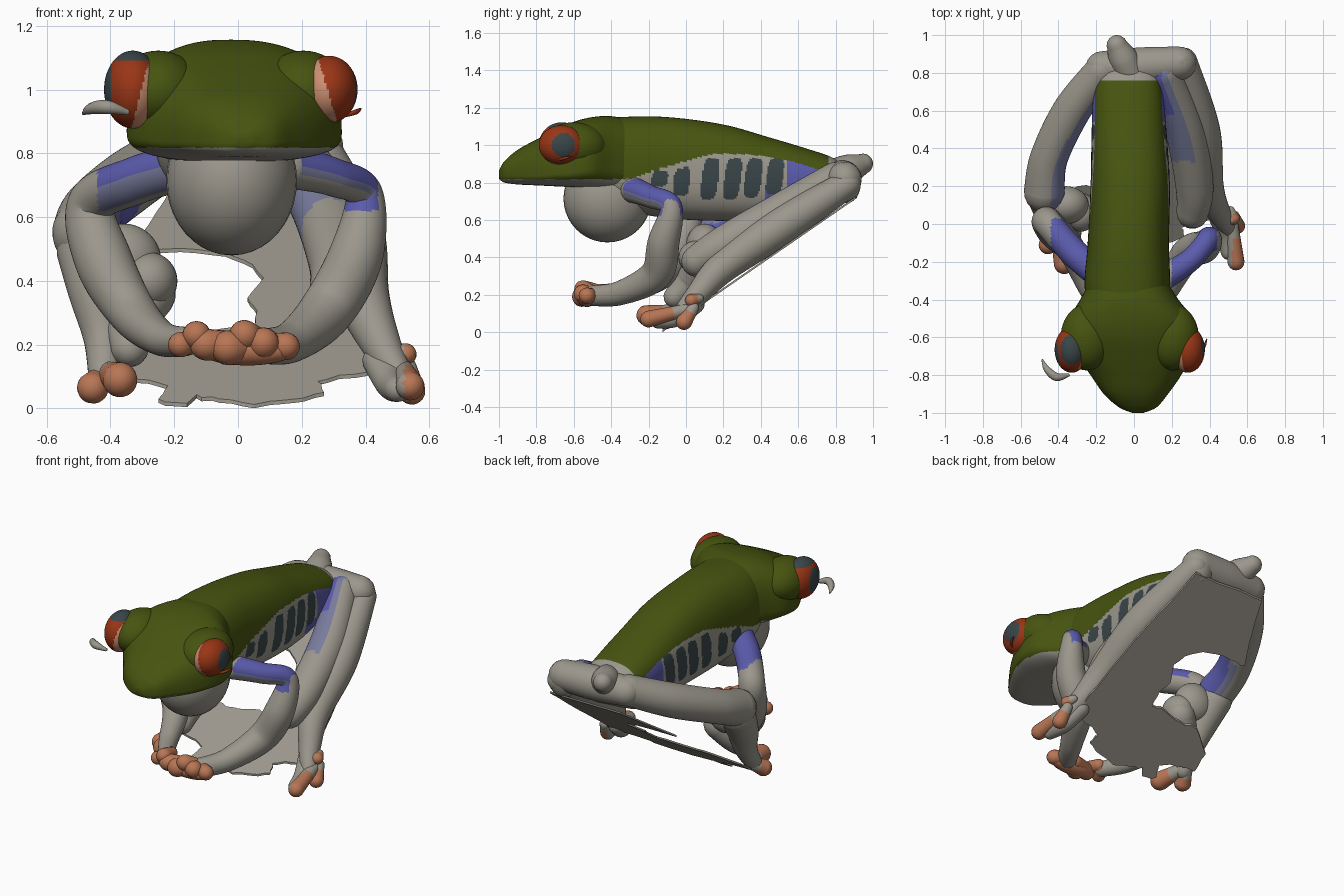
import bpy, bmesh, math, random
from mathutils import Vector

if "Cube" in bpy.data.objects:
    bpy.data.objects.remove(bpy.data.objects["Cube"])

random.seed(3)
COLOURS = [("leaf green", (.062, .088, .005)), ("pale grey", (.33, .31, .265)),
           ("violet blue", (.105, .105, .42)), ("pale blue", (.19, .2, .34)),
           ("slate", (.042, .06, .066)), ("iris red", (.32, .036, .008)),
           ("toe orange", (.48, .18, .09)), ("lid pink", (.62, .28, .17))]
GREEN, GREY, BLUE, PALE, SLATE, RED, ORANGE, PINK = range(8)
MATS = []
for name, c in COLOURS:
    m = bpy.data.materials.new(name)
    m.diffuse_color = (*c, 1)
    m.use_nodes = True
    m.node_tree.nodes["Principled BSDF"].inputs["Base Color"].default_value = m.diffuse_color
    MATS.append(m)


def finish(name, bm, rule, smooth=True):
    """Turn a bmesh into an object; rule is a colour index or f(centre, normal)."""
    bmesh.ops.recalc_face_normals(bm, faces=bm.faces)
    for f in bm.faces:
        f.material_index = rule(f.calc_center_median(), f.normal) if callable(rule) else rule
        f.smooth = smooth
    me = bpy.data.meshes.new(name)
    bm.to_mesh(me)
    bm.free()
    for m in MATS:
        me.materials.append(m)
    ob = bpy.data.objects.new(name, me)
    bpy.context.collection.objects.link(ob)
    return ob


def spline(pts, n):
    """Catmull-Rom through tuples of any length."""
    P = [pts[0]] + list(pts) + [pts[-1]]
    out = []
    for i in range(1, len(P) - 2):
        for k in range(n):
            t = k / n
            out.append([.5 * (2 * b + (c - a) * t + (2 * a - 5 * b + 4 * c - d) * t * t
                              + (3 * b - a - 3 * c + d) * t ** 3)
                        for a, b, c, d in zip(P[i - 1], P[i], P[i + 1], P[i + 2])])
    return out + [list(pts[-1])]


def skin(name, rings, rule):
    bm = bmesh.new()
    R = [[bm.verts.new(p) for p in r] for r in rings]
    n = len(R[0])
    for a, b in zip(R, R[1:]):
        for i in range(n):
            bm.faces.new((a[i], a[(i + 1) % n], b[(i + 1) % n], b[i]))
    bm.faces.new(R[0])
    bm.faces.new(R[-1][::-1])
    return finish(name, bm, rule)


def loft(name, sections, rule, n=96, step=14, p=.8):
    """Sections along y: (y, centre x, half width, bottom z, middle z, top z)."""
    rings = []
    for y, cx, hw, zb, zm, zt in spline(sections, step):
        ring = []
        for i in range(n):
            a = 2 * math.pi * i / n
            c, s = math.cos(a), math.sin(a)
            h = zt - zm if s > 0 else zm - zb
            ring.append((cx + hw * math.copysign(abs(c) ** p, c), y,
                         zm + h * math.copysign(abs(s) ** p, s)))
        rings.append(ring)
    return skin(name, rings, rule)


def tube(name, pts, rule, n=28, step=10):
    """Limb through points (x, y, z, radius) with rounded ends."""
    S = spline(pts, step)
    C = [Vector(s[:3]) for s in S]
    T = [(C[min(i + 1, len(C) - 1)] - C[max(i - 1, 0)]).normalized() for i in range(len(C))]
    items = [(c, t, s[3]) for c, t, s in zip(C, T, S)]
    angles = [math.radians(d) for d in (20, 40, 60, 75, 86)]
    cap = lambda it, sg: [(it[0] + it[1] * sg * it[2] * math.sin(a), it[1], it[2] * math.cos(a)) for a in angles]
    items = cap(items[0], -1)[::-1] + items + cap(items[-1], 1)
    side = T[0].orthogonal()
    rings = []
    for c, t, r in items:
        side = (side - t * side.dot(t)).normalized()
        up = t.cross(side)
        rings.append([c + r * (side * math.cos(2 * math.pi * i / n) + up * math.sin(2 * math.pi * i / n))
                      for i in range(n)])
    return skin(name, rings, rule)


def ball(name, c, r, rule, u=32, v=20):
    bm = bmesh.new()
    bmesh.ops.create_uvsphere(bm, u_segments=u, v_segments=v, radius=1)
    for vert in bm.verts:
        vert.co = Vector([a + b * k for a, b, k in zip(c, r, vert.co)])
    return finish(name, bm, rule)


# body: green back, slate flank bars, blue groin
EDGE = [(-.6, .8), (-.3, .82), (-.12, .88), (.02, .92), (.15, .955), (.35, .95), (.55, .92), (.8, .84)]


def body_rule(c, n):
    for (y0, z0), (y1, z1) in zip(EDGE, EDGE[1:]):
        if y0 <= c.y <= y1 and c.z > z0 + (z1 - z0) * (c.y - y0) / (y1 - y0) and c.y < .76:
            return GREEN
    for cy, lo, hi in ((-.14, .78, .86), (-.02, .73, .88), (.13, .71, .93), (.25, .71, .93),
                       (.36, .72, .93), (.475, .735, .93)):
        if (abs(c.y - cy - .12 * (c.z - .83)) / .044) ** 4 + (abs(2 * c.z - lo - hi) / (hi - lo)) ** 4 < 1:
            return SLATE
    if .54 < c.y < .76 and c.z > .72:
        return BLUE
    if .42 < c.y < .54 and .69 < c.z < .76:
        return BLUE
    return GREY


loft("body", [(-.5, -.02, .18, .75, .9, 1.13), (-.35, -.035, .225, .66, .88, 1.15),
              (-.1, -.03, .215, .61, .86, 1.15), (.2, -.02, .21, .595, .84, 1.11),
              (.45, -.025, .2, .6, .82, 1.04), (.65, -.03, .188, .65, .81, .98),
              (.78, -.03, .165, .7, .81, .935), (.86, -.02, .1, .75, .81, .88)],
     body_rule, n=190, step=34)

# head with pale lower jaw
loft("head", [(-1, .02, .03, .82, .84, .865), (-.97, .02, .1, .8, .84, .915),
              (-.9, .01, .17, .79, .84, .975), (-.8, .01, .24, .785, .84, 1.03),
              (-.7, 0, .3, .78, .85, 1.08), (-.6, -.01, .335, .775, .86, 1.125),
              (-.5, -.015, .325, .77, .88, 1.15), (-.4, -.025, .26, .76, .88, 1.155),
              (-.3, -.03, .2, .76, .88, 1.13), (-.22, -.03, .14, .8, .9, 1.08)],
     lambda c, n: GREEN if c.z > .818 else GREY, p=.75)
ball("throat_pouch", (-.02, -.42, .715), (.205, .235, .235), GREY)

# eyes, brows and loose lid slivers
for side, label, ex, rz in ((-1, "left", -.33, .122), (1, "right", .285, .106)):
    ec, er = (ex, -.665, 1.0), (.09, .122, rz)

    def eye_rule(c, n, side=side, ec=ec, er=er):
        x, y, z = [(a - b) / r for a, b, r in zip(c, ec, er)]
        if x * side > .3 and ((y - (.08 if side > 0 else -.15)) / .5) ** 2 + (z / .62) ** 2 < 1:
            return SLATE
        if side < 0 and z > .76:
            return SLATE
        return PINK if x * side < (-.05 if side > 0 else -.3) - .35 * z else RED

    ball(label + "_eye", ec, er, eye_rule, 72, 48)
    ball(label + "_brow", (ex - side * .08, -.6, .995), (.138, .175, .127), GREEN, 48, 32)
tube("left_lid_sliver", [(-.35, -.8, .93, .01), (-.41, -.81, .945, .022), (-.46, -.77, .94, .018),
                         (-.485, -.72, .925, .005)], GREY, 12)
tube("right_lid_sliver", [(.34, -.68, .92, .006), (.37, -.65, .93, .008), (.385, -.61, .94, .003)], RED, 10)

# rump and heels
tube("rump", [(-.17, .83, .82, .085), (.03, .835, .82, .1), (.24, .85, .82, .09)], GREY)
tube("rump_tip", [(-.02, .8, .85, .08), (-.06, .88, .875, .078), (-.09, .945, .9, .055)], GREY)
ball("right_heel", (.24, .86, .8), (.09, .075, .11), GREY)


# arms: blue upper arm, grey forearm
def arm_rule(c, n):
    if c.z > .62 and .2 < abs(c.x) < .44 and c.y < .03:
        return BLUE if n.z > .0 else PALE if n.y < 0 and n.z > (-.4 if c.x > 0 else -.9) else GREY
    return GREY


tube("right_arm", [(.16, -.28, .76, .07), (.3, -.19, .725, .06), (.395, -.08, .67, .06),
                   (.37, -.12, .48, .085), (.28, -.16, .31, .085), (.17, -.35, .21, .065),
                   (.08, -.5, .195, .055)], arm_rule, n=48, step=20)
tube("left_arm", [(-.17, -.28, .76, .075), (-.32, -.15, .715, .075), (-.46, .01, .64, .075),
                  (-.42, -.04, .46, .09), (-.33, -.14, .3, .075), (-.24, -.34, .22, .055),
                  (-.16, -.48, .21, .045)], arm_rule, n=48, step=20)

# orange palm and fingers
ball("right_palm", (.03, -.53, .18), (.15, .05, .045), ORANGE)
FINGERS = [((.02, -.5, .2), (-.1, -.545, .2), .05), ((.06, -.5, .2), (-.03, -.555, .19), .055),
           ((.07, -.5, .21), (.02, -.55, .23), .048), ((.08, -.5, .2), (.08, -.55, .205), .05),
           ((.09, -.49, .2), (.15, -.53, .195), .044), ((-.14, -.47, .21), (-.18, -.53, .2), .04),
           ((-.13, -.47, .22), (-.13, -.54, .23), .045)]
for i, (a, b, r) in enumerate(FINGERS):
    tube("finger_%d" % (i + 1), [(*a, r * .8), (*b, r)], ORANGE, 16, 4)


# hind legs: thigh with blue inner patch, shank, foot
def thigh_rule(side):
    def rule(c, n):
        inner = -side * n.x
        if side < 0 and .05 < c.y < .45 and inner > .3:
            return BLUE if inner > .65 and n.z < .3 else PALE
        if side > 0 and c.y > .33 and inner > -.25 and n.z > -.2:
            return BLUE if c.y > .58 and inner > .1 else PALE
        if side < 0 and .45 < c.y < .75 and inner > .4 and n.z > -.3:
            return PALE
        return GREY
    return rule


tube("right_thigh", [(.16, .8, .82, .09), (.27, .5, .635, .105), (.32, .2, .465, .1),
                     (.31, .06, .38, .085)], thigh_rule(1), n=48, step=20)
tube("right_shank", [(.26, .86, .79, .075), (.355, .5, .56, .1), (.39, .2, .35, .085),
                     (.45, .06, .2, .062), (.5, -.02, .11, .045)], GREY)
tube("right_foot", [(.44, .05, .15, .05), (.48, -.05, .08, .05), (.5, -.15, .06, .04)], GREY)
tube("left_thigh", [(-.17, .81, .82, .09), (-.33, .6, .72, .1), (-.45, .35, .62, .1),
                    (-.475, .17, .55, .108)], thigh_rule(-1), n=48, step=20)
tube("left_shank", [(-.47, .16, .5, .1), (-.44, .07, .36, .09), (-.42, .01, .22, .065),
                    (-.42, -.06, .11, .05)], GREY)
ball("left_knee_lump", (-.28, .06, .4), (.09, .1, .09), GREY)
ball("left_knee_fill", (-.36, .1, .46), (.12, .1, .12), GREY)
tube("left_ankle", [(-.28, .08, .36, .085), (-.34, .02, .27, .08), (-.34, -.06, .19, .06)], GREY)

# orange toes
TOES = [((.52, .0, .12), (.54, -.2, .07), .045), ((.53, .04, .13), (.545, -.01, .055), .043),
        ((.51, .07, .18), (.525, .03, .17), .035), ((-.43, -.05, .1), (-.455, -.11, .065), .05),
        ((-.4, -.08, .11), (-.37, -.21, .09), .055)]
for i, (a, b, r) in enumerate(TOES):
    tube("toe_%d" % (i + 1), [(*a, r * .7), (*b, r)],
         lambda c, n, a=a, b=b: ORANGE if (c - Vector(a)).dot(Vector(b) - Vector(a)) >
         .3 * (Vector(b) - Vector(a)).length_squared and (c.x < 0 or c.x > .52) else GREY, 20, 8)

# ragged sheet under the legs, with the open bay on the left
OUT = [(.3, .91), (.4, .5), (.44, .2), (.48, .06), (.43, .03), (.34, .01), (.25, -.02), (.27, -.07),
       (.18, -.1), (.05, -.125), (-.06, -.1), (-.13, -.08), (-.16, -.12), (-.25, -.1), (-.22, -.04),
       (-.32, -.01), (-.45, 0), (-.45, .1), (-.3, .2), (-.17, .2), (-.05, .22), (.05, .22), (.06, .3),
       (.03, .36), (.08, .45), (.02, .53), (-.08, .57), (-.24, .58), (-.34, .58), (-.26, .74), (-.19, .91)]
bm = bmesh.new()
ragged = []
for (x0, y0), (x1, y1) in zip(OUT, OUT[1:] + OUT[:1]):
    for t in (0, .33, .67):
        j = random.uniform(-.008, .008) if t else 0
        x, y = x0 + (x1 - x0) * t + j, y0 + (y1 - y0) * t + j
        ragged.append(bm.verts.new((x, y, .03 + .69 * (y + .1))))
face = bm.faces.new(ragged)
ext = bmesh.ops.extrude_face_region(bm, geom=[face])
for v in ext["geom"]:
    if isinstance(v, bmesh.types.BMVert):
        v.co.z -= .012
bmesh.ops.triangulate(bm, faces=[f for f in bm.faces if len(f.verts) > 4])
finish("under_sheet", bm, GREY, smooth=False)
